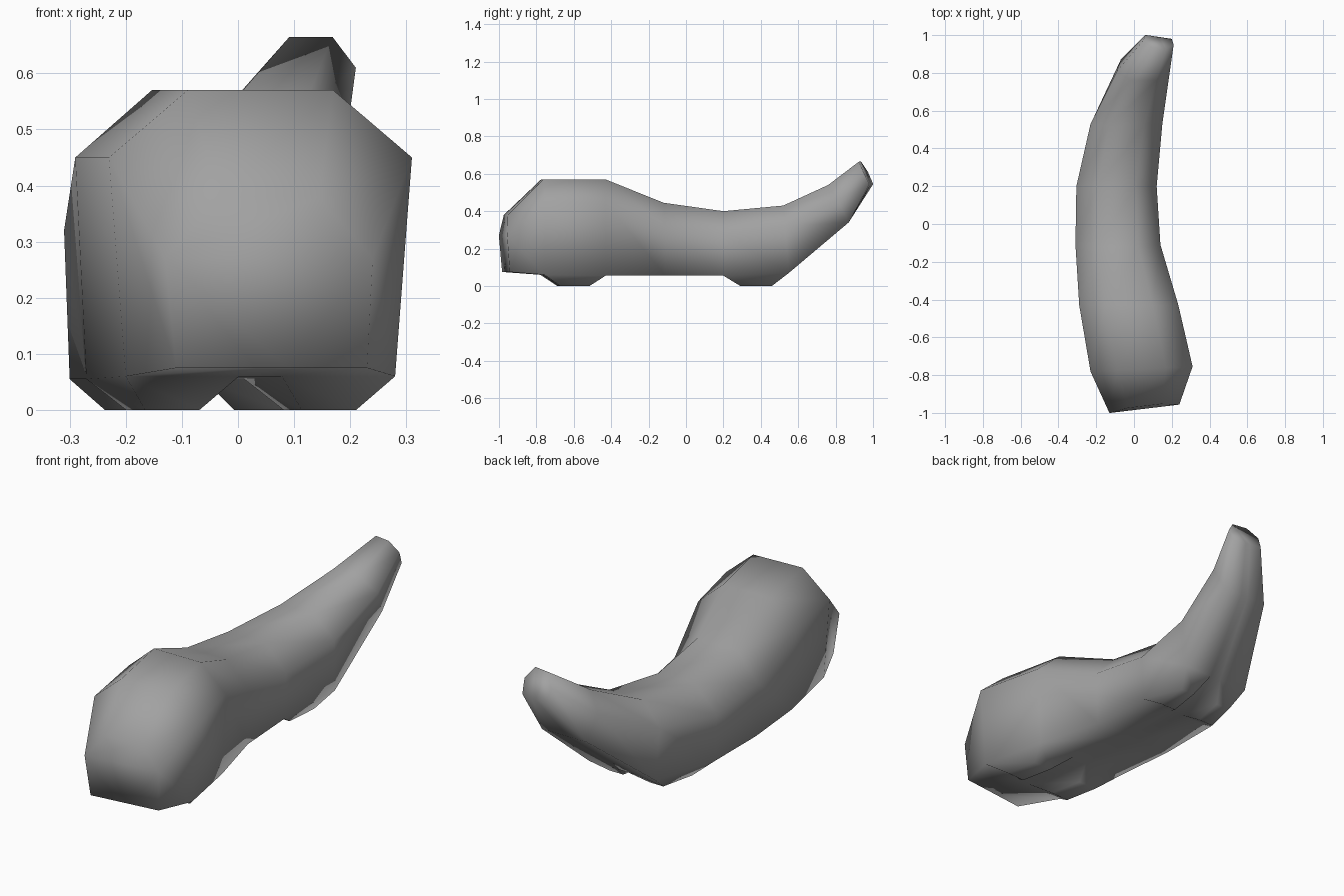
import bpy
import bmesh
from mathutils import Vector

cube = bpy.data.objects.get("Cube")
if cube:
    bpy.data.objects.remove(cube, do_unlink=True)

# One plain grey for the whole body
grey = bpy.data.materials.new("plain grey")
grey.use_nodes = True
colour = (0.36, 0.36, 0.36, 1)
grey.diffuse_color = colour
grey.node_tree.nodes["Principled BSDF"].inputs["Base Color"].default_value = colour

# Cross-sections from blunt front to tail tip, each as
# (shoulder left x, shoulder right x), (bottom left x, bottom right x),
# (y at top, shoulder, bottom), (z at top, shoulder, bottom), slant of y along x
SECTIONS = [
    ((-.13, .24), (-.11, .23), (-.97, -.985, -.97), (.38, .27, .075), .12),
    ((-.23, .31), (-.2, .28), (-.77, -.77, -.77), (.57, .45, .06), .05),
    ((-.29, .235), (-.27, .215), (-.43, -.43, -.43), (.57, .45, .055), 0),
    ((-.31, .14), (-.3, .13), (-.12, -.11, -.11), (.445, .32, .055), 0),
    ((-.305, .12), (-.3, .11), (.2, .2, .2), (.4, .28, .055), 0),
    ((-.23, .15), (-.22, .14), (.52, .53, .55), (.43, .32, .07), 0),
    ((-.09, .19), (-.07, .17), (.76, .81, .87), (.54, .46, .34), 0),
    ((.05, .21), (.06, .2), (.95, .98, 1.01), (.665, .61, .545), -.15),
]
FOOT_SPANS = (1, 4)


def mix(a, b, t):
    return a + (b - a) * t


def section_points(shoulder, bottom, ys, zs, slant):
    """Points around one section: top pair, right side, four below, left side."""
    top = [mix(*shoulder, t) for t in (.26, .74)]
    below = [mix(*bottom, t) for t in (1, .58, .42, 0)]
    levels = [(x, 0) for x in top] + [(shoulder[1], 1)]
    levels += [(x, 2) for x in below] + [(shoulder[0], 1)]
    return [Vector((x, ys[k] + slant * x, zs[k])) for x, k in levels]


def taper_foot(bm, face):
    """Extrude an underside face down into a small tapered foot."""
    new = bmesh.ops.extrude_discrete_faces(bm, faces=[face])["faces"][0]
    centre = new.calc_center_median()
    for v in new.verts:
        v.co = centre + (v.co - centre) * .48
        v.co.z = 0


# Body lofted through the sections
bm = bmesh.new()
rings = [[bm.verts.new(p) for p in section_points(*s)] for s in SECTIONS]
count = len(rings[0])
feet = []
for i, (a, b) in enumerate(zip(rings, rings[1:])):
    for k in range(count):
        n = (k + 1) % count
        face = bm.faces.new((a[k], a[n], b[n], b[k]))
        if i in FOOT_SPANS and k in (3, 5):
            feet.append(face)
bm.faces.new(rings[0])
bm.faces.new(rings[-1])
bmesh.ops.recalc_face_normals(bm, faces=bm.faces)

# Four feet grown from the underside
for face in feet:
    taper_foot(bm, face)
bmesh.ops.recalc_face_normals(bm, faces=bm.faces)

for face in bm.faces:
    face.smooth = True
mesh = bpy.data.meshes.new("curved_body")
bm.to_mesh(mesh)
bm.free()
mesh.materials.append(grey)
body = bpy.data.objects.new("curved_body", mesh)
bpy.context.collection.objects.link(body)
